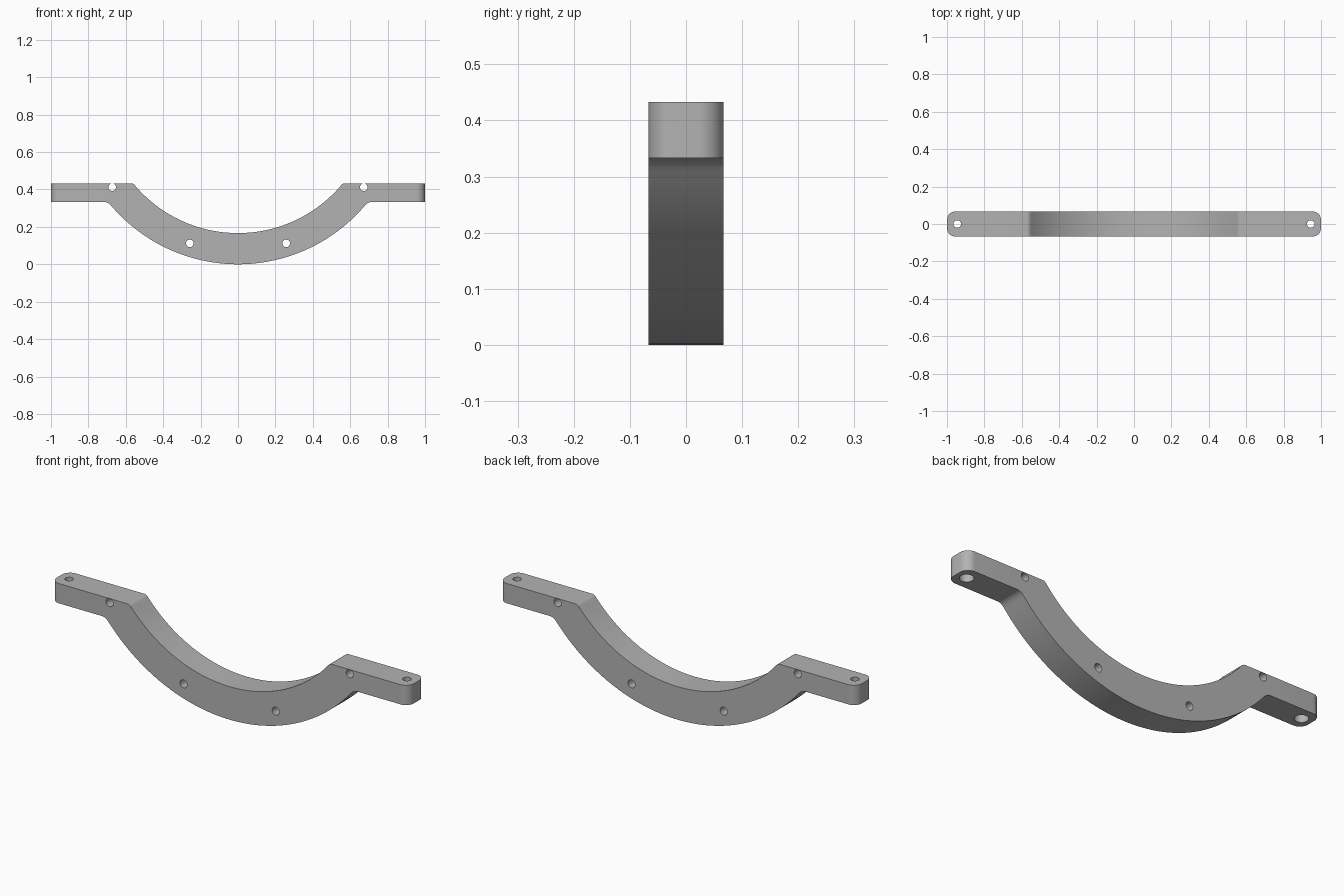
import bpy, bmesh, math
from mathutils import Vector

if "Cube" in bpy.data.objects:
    bpy.data.objects.remove(bpy.data.objects["Cube"])

HALF_DEPTH = 0.067
TOP, UNDER = 0.433, 0.333        # tab top and underside
CENTRE_Z = 0.89                  # shared centre of both arcs
R_IN, R_OUT = 0.723, 0.89

grey = bpy.data.materials.new("plain grey")
grey.use_nodes = True
colour = (0.45, 0.45, 0.45, 1)
grey.diffuse_color = colour
grey.node_tree.nodes["Principled BSDF"].inputs["Base Color"].default_value = colour


def arc(radius, end_z, steps):
    """Points from the lowest point of the arc up to end_z on the +x side."""
    end = math.acos((CENTRE_Z - end_z) / radius)
    return [Vector((radius * math.sin(end * i / steps),
                    CENTRE_Z - radius * math.cos(end * i / steps)))
            for i in range(steps + 1)]


def fillet(a, corner, b, steps=6):
    """Rounded corner from a to b, without its end points."""
    a, corner, b = Vector(a), Vector(corner), Vector(b)
    return [a * (1 - t) ** 2 + corner * 2 * t * (1 - t) + b * t * t
            for t in (i / steps for i in range(1, steps))]


# Half profile from the bottom centre round the tab to the inner centre
outer = arc(R_OUT, 0.31, 32)
inner = arc(R_IN, 0.423, 32)[::-1]
tab_start, lip = Vector((0.715, UNDER)), Vector((0.573, TOP))
half = (outer + fillet(outer[-1], (0.694, UNDER), tab_start)
        + [tab_start, Vector((1, UNDER)), Vector((1, TOP)), lip]
        + fillet(lip, (0.56, TOP), inner[0], 4) + inner)
profile = half + [Vector((-p.x, p.y)) for p in reversed(half[1:-1])]

# Bracket body: extruded profile with rounded tab ends
bm = bmesh.new()
face = bm.faces.new([bm.verts.new((p.x, -HALF_DEPTH, p.y)) for p in profile])
new = bmesh.ops.extrude_face_region(bm, geom=[face])["geom"]
bmesh.ops.translate(bm, vec=(0, 2 * HALF_DEPTH, 0),
                    verts=[g for g in new if isinstance(g, bmesh.types.BMVert)])
bmesh.ops.recalc_face_normals(bm, faces=bm.faces)
ends = [e for e in bm.edges if all(abs(v.co.x) > 0.99 for v in e.verts)
        and abs(e.verts[0].co.z - e.verts[1].co.z) > 0.05]
bmesh.ops.bevel(bm, geom=ends, offset=0.045, segments=10, profile=0.5, affect='EDGES')
mesh = bpy.data.meshes.new("bracket")
bm.to_mesh(mesh)
bm.free()
bracket = bpy.data.objects.new("bracket", mesh)
bpy.context.collection.objects.link(bracket)
mesh.materials.append(grey)


def drill(location, radius, depth, rotation=(0, 0, 0)):
    """Cut one round hole centred at location."""
    bpy.ops.mesh.primitive_cylinder_add(vertices=32, radius=radius, depth=depth,
                                        location=location, rotation=rotation)
    cutter = bpy.context.object
    cutter.name = "hole_cutter"
    cutter.hide_render = True
    cutter.data.materials.append(grey)
    cut = bracket.modifiers.new("hole", 'BOOLEAN')
    cut.operation, cut.solver, cut.object = 'DIFFERENCE', 'EXACT', cutter
    bpy.context.view_layer.objects.active = bracket
    bpy.ops.object.modifier_apply(modifier=cut.name)
    bpy.data.objects.remove(cutter)


for side in (-1, 1):
    # Cross holes through the front and back
    for x, z in ((0.672, 0.412), (0.258, 0.112)):
        drill((side * x, 0, z), 0.02, 0.3, (math.pi / 2, 0, 0))
    # Tab screw hole, widened from below
    drill((side * 0.945, 0, 0.383), 0.02, 0.3)
    drill((side * 0.945, 0, UNDER), 0.032, 0.11)

# Smooth curved walls, crisp edges
bpy.ops.object.select_all(action='DESELECT')
bracket.select_set(True)
bpy.context.view_layer.objects.active = bracket
bpy.ops.object.shade_smooth_by_angle(angle=math.radians(30))
